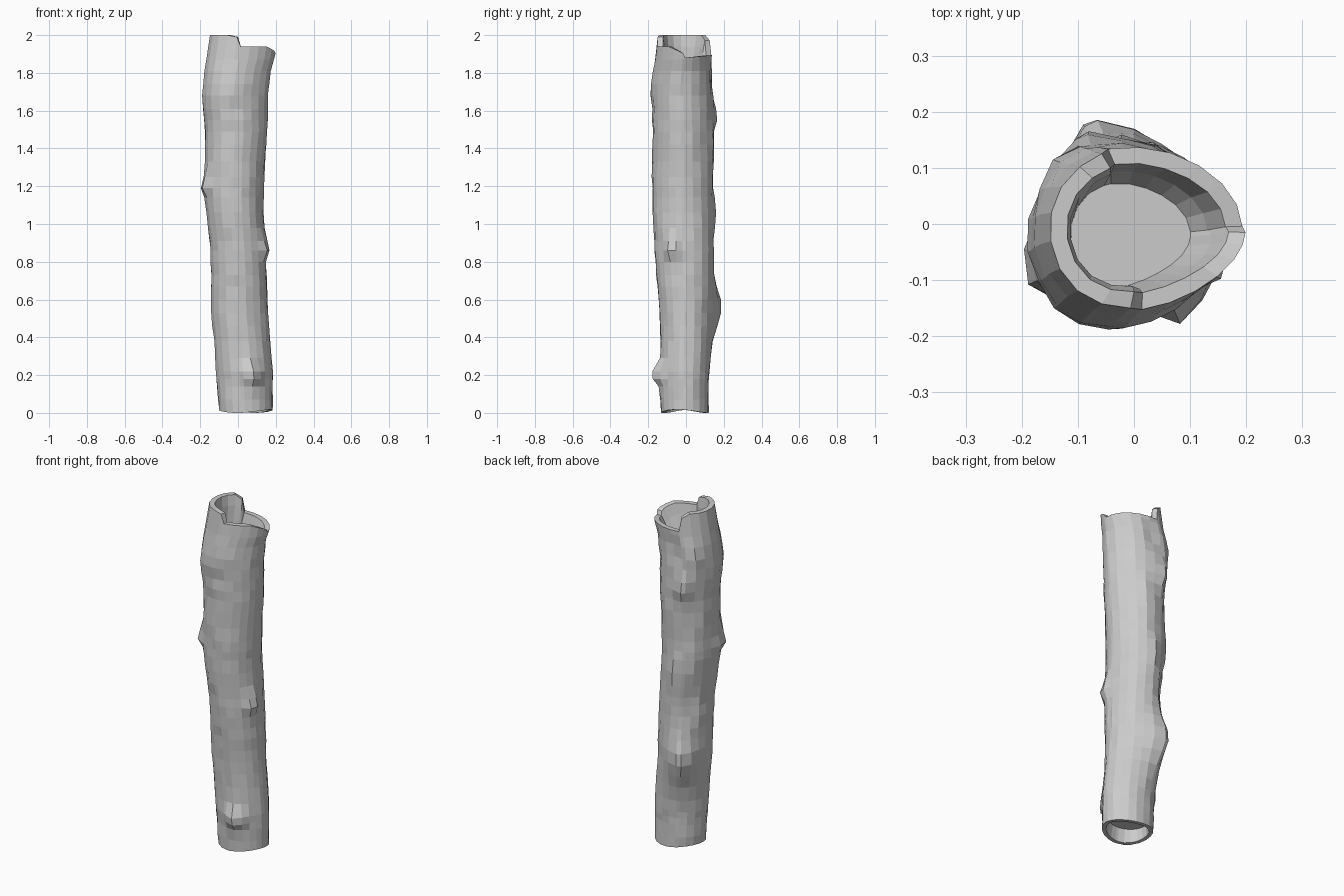
import bpy, bmesh, math, random

random.seed(4)

# Trunk silhouette stations: z, x min, x max, y min, y max
STATIONS = [
    (0.00, -.10, .184, -.132, .122), (0.20, -.115, .184, -.137, .122),
    (0.40, -.13, .167, -.136, .132), (0.55, -.145, .157, -.142, .138),
    (0.70, -.14, .153, -.156, .142), (0.90, -.15, .142, -.168, .145),
    (1.10, -.17, .133, -.178, .145), (1.35, -.175, .142, -.180, .142),
    (1.50, -.175, .156, -.175, .142), (1.62, -.188, .158, -.183, .142),
    (1.70, -.190, .158, -.187, .141), (1.80, -.18, .170, -.175, .139),
    (1.90, -.165, .199, -.155, .137), (2.00, -.15, .20, -.146, .132),
]
# Knots and fissures: angle, z, height, angular half width, half height
KNOTS = [
    (113, .55, .062, 27, .15), (284, .20, .054, 17, .055), (200, 1.20, .040, 18, .06),
    (338, .87, .036, 14, .06), (112, 1.57, .034, 18, .08), (75, 1.40, .010, 14, .18),
    (128, 1.75, .018, 14, .08), (95, 1.05, .014, 14, .10), (135, 1.12, .014, 12, .10),
    (240, .89, -.014, 12, .04), (257, .69, -.014, 10, .04), (268, 1.61, -.012, 14, .04),
    (92, 1.78, -.014, 10, .07), (130, .92, -.014, 10, .10),
]
# Column angles; close pairs make the steps of the broken rim
ANGLES = [3, 20, 38, 56, 74, 92, 110, 117, 134, 152, 170, 188, 206, 224, 242,
          260, 268, 284, 300, 316, 332, 346, 357]
RIM = [(0, 1.88), (50, 1.89), (112, 1.895), (116, 1.97), (134, 2), (242, 2),
       (261, 1.99), (267, 1.94), (316, 1.94), (346, 1.915), (360, 1.90)]
LEVELS = [.07, .14, .18, .22, .29, .38, .46, .53, .60, .67, .73, .80, .86, .91,
          .98, 1.06, 1.14, 1.19, 1.25, 1.33, 1.42, 1.49, 1.55, 1.61, 1.68, 1.74, 1.81]


def lerp_table(table, k):
    """Linear interpolation of table rows keyed by their first value."""
    for a, b in zip(table, table[1:]):
        if k <= b[0]:
            f = (k - a[0]) / (b[0] - a[0])
            return [p + (q - p) * f for p, q in zip(a[1:], b[1:])]
    return table[-1][1:]


def point(deg, z, wall=0.0, jitter=0.0):
    """Section fitted to the silhouettes, egg-shaped near the top, plus knots."""
    x0, x1, y0, y1 = lerp_table(STATIONS, z)
    t = math.radians(deg)
    egg = .02 + .20 * max(0, (z - 1.1) / .9)
    if deg < 180:
        egg *= 0.6
    dx = math.cos(t) * (x1 - x0) / 2
    dy = math.sin(t) * (1 - egg * math.cos(t)) * (y1 - y0) / 2
    r = math.hypot(dx, dy)
    push = random.uniform(-jitter, jitter) - wall
    if not wall:
        for a, kz, h, wa, wz in KNOTS:
            da = (deg - a + 180) % 360 - 180
            push += h * math.exp(-(da / wa) ** 2 - ((z - kz) / wz) ** 2)
    s = (r + push) / r
    return ((x0 + x1) / 2 + dx * s, (y0 + y1) / 2 + dy * s, z)


def foot(deg):
    return 0.009 + 0.009 * math.sin(math.radians(2 * deg + 130))


bm = bmesh.new()


def ring(height, wall=0.0, jitter=0.0):
    return [bm.verts.new(point(a, height(a), wall, jitter)) for a in ANGLES]


def top(a):
    return lerp_table(RIM, a)[0]


# Rings run from the lower recess, up the bark, over the rim and into the hollow
rings = [ring(lambda a: .08, .034), ring(foot, .022), ring(foot)]
rings += [ring(lambda a, z=z: z, 0, .003) for z in LEVELS]
rings += [ring(lambda a: min(1.87, top(a) - .01)), ring(top),
          ring(top, .03), ring(lambda a: top(a) - .06, .045),
          ring(lambda a: 1.79, .068)]
n = len(ANGLES)
for lo, hi in zip(rings, rings[1:]):
    for i in range(n):
        j = (i + 1) % n
        bm.faces.new((lo[i], lo[j], hi[j], hi[i]))

# Floors closing both hollows
bm.faces.new(rings[0][::-1])
bm.faces.new(rings[-1])
bmesh.ops.recalc_face_normals(bm, faces=bm.faces)

mesh = bpy.data.meshes.new("hollow_log")
bm.to_mesh(mesh)
bm.free()
log = bpy.data.objects.new("hollow_log", mesh)
bpy.context.collection.objects.link(log)
